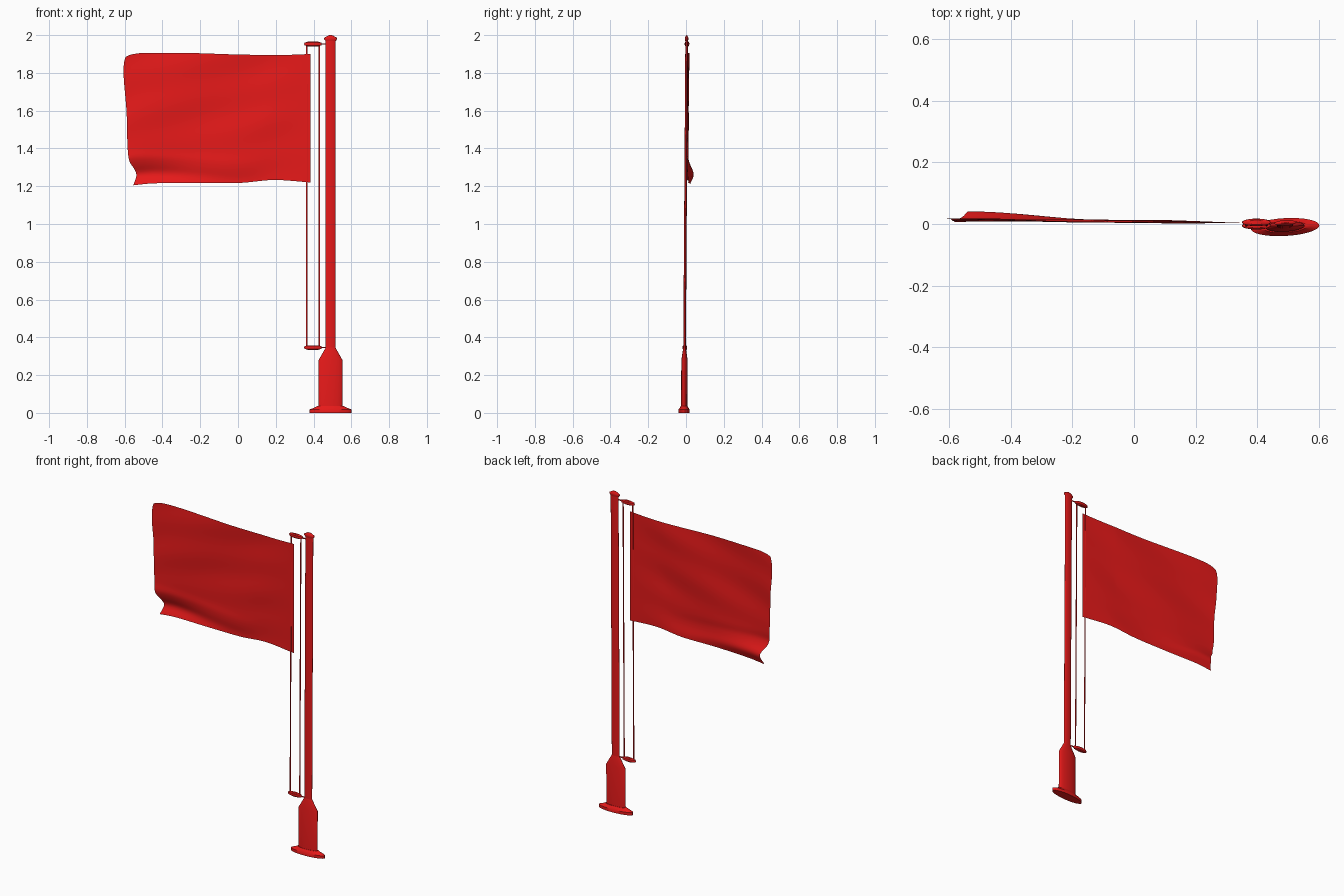
import bpy, bmesh, math
from mathutils import Vector

if "Cube" in bpy.data.objects:
    bpy.data.objects.remove(bpy.data.objects["Cube"])

PX = 0.49          # pole axis in x
FLAT = 0.26        # depth squash of every turned part
red = bpy.data.materials.new("red")
red.diffuse_color = (0.8, 0.01, 0.01, 1)
red.use_nodes = True
red.node_tree.nodes["Principled BSDF"].inputs["Base Color"].default_value = red.diffuse_color


def lean(z):
    return -0.010 + 0.0068 * z


def finish(name, bm, angle=35):
    bmesh.ops.recalc_face_normals(bm, faces=bm.faces)
    me = bpy.data.meshes.new(name)
    bm.to_mesh(me)
    bm.free()
    ob = bpy.data.objects.new(name, me)
    bpy.context.collection.objects.link(ob)
    me.materials.append(red)
    bpy.context.view_layer.objects.active = ob
    ob.select_set(True)
    bpy.ops.object.shade_smooth_by_angle(angle=math.radians(angle))
    ob.select_set(False)
    return ob


def turned(name, profile, cx, flat=FLAT, skew=0.0, dy=0.0, n=32):
    """Revolve (radius, z) pairs, squash in y and follow the slight lean."""
    bm = bmesh.new()
    rings = []
    for r, z in profile:
        ring = []
        for i in range(n):
            a = 2 * math.pi * i / n
            x = r * math.cos(a)
            y = r * flat * math.sin(a) + skew * x + lean(z) + dy
            ring.append(bm.verts.new((cx + x, y, z)))
        rings.append(ring)
    for a, b in zip(rings, rings[1:]):
        for i in range(n):
            j = (i + 1) % n
            bm.faces.new((a[i], a[j], b[j], b[i]))
    bm.faces.new(rings[0])
    bm.faces.new(rings[-1])
    return finish(name, bm)


# Pole, foot and finial
turned("base_plate", [(0.111, 0), (0.111, 0.018), (0.085, 0.028), (0.07, 0.036)], PX, skew=0.05)
turned("pole_sleeve", [(0.063, 0.02), (0.063, 0.28), (0.026, 0.345)], PX, skew=0.05)
turned("pole", [(0.026, 0.33), (0.026, 1.975)], PX, skew=0.05)
turned("finial", [(0.026, 1.968), (0.035, 1.978), (0.035, 1.985), (0.012, 1.998), (0.004, 2.0)], PX, skew=0.05)

# Pulleys with short brackets to the pole
for label, z in (("lower", 0.346), ("upper", 1.953)):
    turned(label + "_pulley", [(0.028, z - 0.012), (0.045, z - 0.007), (0.047, z),
                               (0.045, z + 0.007), (0.028, z + 0.012)], 0.397, dy=0.002)
    bm = bmesh.new()
    bmesh.ops.create_cube(bm, size=1)
    for v in bm.verts:
        v.co = Vector((0.452 + v.co.x * 0.04, lean(z) + 0.001 + v.co.y * 0.004, z + v.co.z * 0.006))
    finish(label + "_bracket", bm)

# Halyard ropes
for label, x in (("outer", 0.364), ("inner", 0.430)):
    turned(label + "_rope", [(0.004, 0.346), (0.004, 1.953)], x, flat=0.5, dy=0.002, n=10)


# Flag cloth: outline curves blended over a grid, with soft diagonal folds
def curve(points, t):
    """Smooth Catmull-Rom lookup through (t, value) pairs."""
    k = 0
    while k < len(points) - 2 and t > points[k + 1][0]:
        k += 1
    (t0, a), (t1, b) = points[k], points[k + 1]
    pt, pa = points[max(k - 1, 0)]
    nt, nb = points[min(k + 2, len(points) - 1)]
    h = t1 - t0
    m0 = (b - pa) / (t1 - pt) * h
    m1 = (nb - a) / (nt - t0) * h
    s = (t - t0) / h
    return ((2 * s**3 - 3 * s**2 + 1) * a + (s**3 - 2 * s**2 + s) * m0
            + (3 * s**2 - 2 * s**3) * b + (s**3 - s**2) * m1)


LEFT_X = [(0, -0.555), (0.045, -0.543), (0.085, -0.538), (0.13, -0.55), (0.18, -0.573),
          (0.28, -0.584), (0.57, -0.59), (0.84, -0.605), (0.95, -0.604), (1, -0.595)]
TOP_Z = [(0, 1.885), (0.03, 1.897), (0.09, 1.905), (0.35, 1.905), (0.62, 1.897), (0.85, 1.895), (1, 1.90)]
LOW_Z = [(0, 1.205), (0.12, 1.215), (0.4, 1.218), (0.62, 1.218), (0.8, 1.233), (1, 1.22)]


def depth(u, v):
    y = 0.002 + 0.012 * (1 - u) ** 0.7
    free = min(1.0, (1 - u) * 4)                       # held still at the hoist
    y += free * 0.0035 * math.sin(9 * (u - 0.75 * v) + 1.0)
    y += free * 0.0015 * math.sin(21 * (v - 0.55 * u) + 5 * u)
    # rolled fold along the lower fly corner
    crest = 0.085 * (1 - u)
    out = max(0.0, 1 - u / 0.75)
    y += 0.024 * out * math.exp(-((v - crest) / 0.06) ** 2)
    y -= 0.005 * out * math.exp(-((v - crest - 0.13) / 0.04) ** 2)
    return y


NU, NV = 80, 60
bm = bmesh.new()
grid = []
for j in range(NV + 1):
    v = j / NV
    row = []
    for i in range(NU + 1):
        u = i / NU
        straight = -0.595 + 0.98 * u
        x = straight + (curve(LEFT_X, v) + 0.595) * (1 - u) ** 3
        lo, hi = curve(LOW_Z, u), curve(TOP_Z, u)
        row.append(bm.verts.new((x, depth(u, v), lo + (hi - lo) * v)))
    grid.append(row)
for j in range(NV):
    for i in range(NU):
        bm.faces.new((grid[j][i], grid[j][i + 1], grid[j + 1][i + 1], grid[j + 1][i]))
finish("flag", bm, 80)
